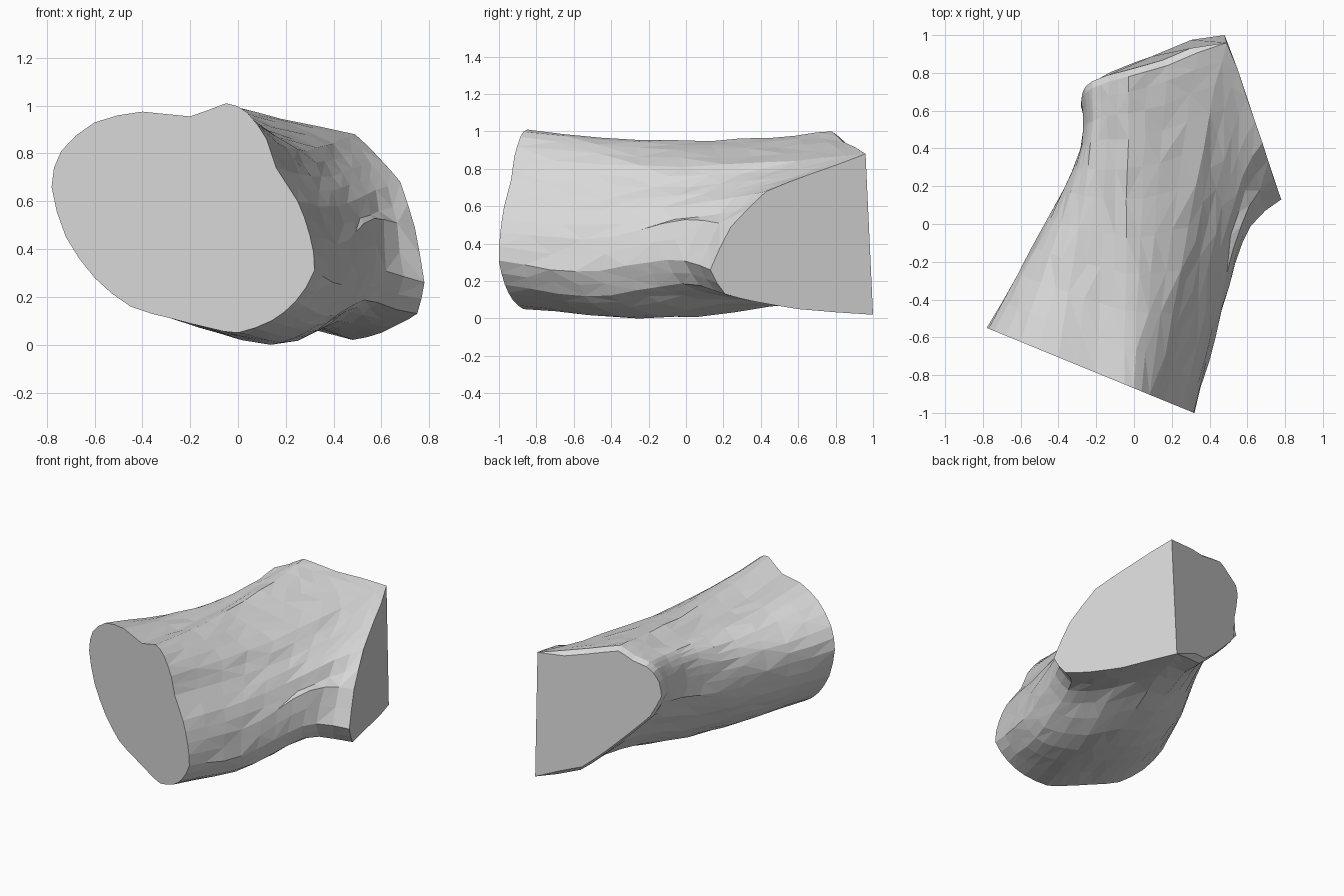
import bpy, bmesh, math, random
from mathutils import Vector

random.seed(4)
cube = bpy.data.objects.get("Cube")
if cube:
    bpy.data.objects.remove(cube)

# Outline of the flat front end (x, z), clockwise from the top
FRONT = [(-.4, .975), (-.2, .955), (-.05, 1.01), (.04, .97), (.12, .86),
         (.16, .74), (.25, .6), (.3, .46), (.32, .31), (.24, .18),
         (.14, .1), (0, .05), (-.12, .07), (-.28, .11), (-.45, .16),
         (-.6, .28), (-.72, .45), (-.78, .66), (-.74, .81), (-.6, .93)]

# Rim shared by the two cut faces at the far end (x, y, z), same order
RIM = [(-.22, .72, .91), (-.13, .755, .945), (-.03, .78, 1), (.18, .84, .945),
       (.49, .96, .88), (.6, .66, .77), (.68, .43, .68), (.74, .24, .49),
       (.78, .13, .26), (.75, .21, .13), (.68, .37, .09), (.6, .6, .05),
       (.48, 1, .02), (.2, .89, .1), (.03, .83, .25), (-.12, .77, .4),
       (-.24, .7, .53), (-.28, .62, .66), (-.28, .65, .78), (-.26, .69, .86)]
TOP_CORNER, LOW_CORNER = 8, 24  # ends of the upright edge, after doubling


def doubled(points, bulge):
    """Insert a midpoint on every side, pushed out to round the outline."""
    out, n = [], len(points)
    for i, p in enumerate(points):
        q = points[(i + 1) % n]
        before, after = points[i - 1], points[(i + 2) % n]
        out += [p, (p + q) / 2 + (p + q - before - after) * bulge]
    return out


front = doubled([Vector((x, -.55 - .41 * (x + .78), z)) for x, z in FRONT], .05)
rim = doubled([Vector(p) for p in RIM], .02)
count = len(front)

bm = bmesh.new()


def ring_at(t):
    """Cross-section between both ends, narrowed just before the flare."""
    ring = []
    for a, b in zip(front, rim):
        p = a.lerp(b, t)
        side = (a.x + .23) / .55
        # The left narrows evenly, the right mostly low down
        if side > 0:
            p.x -= .22 * (1 - a.z) * side * t * (1 - t ** 12)
        else:
            p.x -= .16 * side * t * (1 - t ** 6)
        # The top sags in the middle; the belly hangs, then lifts
        if a.z > .5:
            p.z -= .055 * math.sin(math.pi * t)
        else:
            p.z -= .045 * math.sin(2 * math.pi * t ** 1.4)
        if 0 < t < 1:
            p += Vector(random.uniform(-.005, .005) for _ in range(3))
        ring.append(bm.verts.new(p))
    return ring


# Body skin
rings = [ring_at(t) for t in (0, .12, .24, .36, .48, .6, .7, .8, .88, .95, 1)]
for low, high in zip(rings, rings[1:]):
    for i in range(count):
        j = (i + 1) % count
        quad = (low[i], low[j], high[j], high[i])
        k = random.randint(0, 1)
        bm.faces.new((quad[k], quad[k + 1], quad[k + 2]))
        bm.faces.new((quad[k], quad[k + 2], quad[(k + 3) % 4]))

# Flat front end and side cut
bm.faces.new(rings[0])
end = rings[-1]
bm.faces.new(end[TOP_CORNER:LOW_CORNER + 1])

# Back cut with a chamfered border
border = end[LOW_CORNER:] + end[:TOP_CORNER + 1]
middle = sum((v.co for v in border), Vector()) / len(border)
push = Vector((-.31, .95, 0)) * .035
inner = [border[0]]
for v in border[1:-1]:
    inner.append(bm.verts.new(middle + (v.co - middle) * .93 + push))
inner.append(border[-1])
for i in range(len(border) - 1):
    corners = dict.fromkeys((border[i], border[i + 1], inner[i + 1], inner[i]))
    bm.faces.new(list(corners))
bm.faces.new(inner)

bmesh.ops.recalc_face_normals(bm, faces=bm.faces)
mesh = bpy.data.meshes.new("cut_branch")
bm.to_mesh(mesh)
bm.free()

grey = bpy.data.materials.new("plain grey")
grey.use_nodes = True
colour = (.69, .69, .69, 1)
grey.diffuse_color = colour
grey.node_tree.nodes["Principled BSDF"].inputs["Base Color"].default_value = colour
mesh.materials.append(grey)
bpy.context.collection.objects.link(bpy.data.objects.new("cut_branch", mesh))
